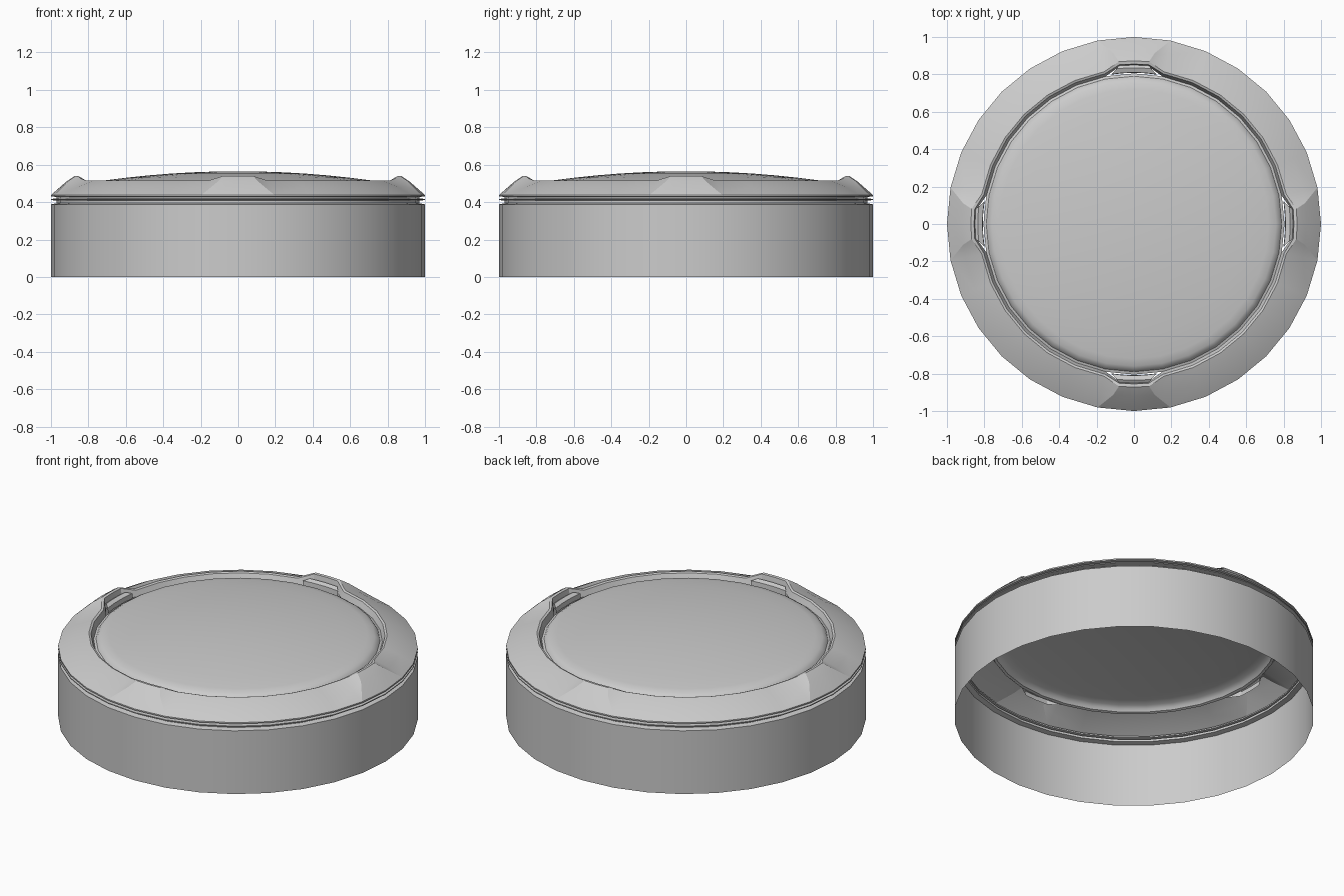
import bpy, bmesh
from math import sin, cos, radians

if "Cube" in bpy.data.objects:
    bpy.data.objects.remove(bpy.data.objects["Cube"])

SIDES = 32


def polar(r, deg, z):
    # angle measured from +x
    return (r * cos(radians(deg)), r * sin(radians(deg)), z)


def skin(name, columns, closed=True, cap=False, angle=28, repeat=1):
    """Skin a sheet across columns of (radius, degrees, z) points."""
    bm = bmesh.new()
    for q in range(repeat):
        cols = [[bm.verts.new(polar(r, a + q * 360 / repeat, z)) for r, a, z in c]
                for c in columns]
        n = len(cols)
        for i in range(n if closed else n - 1):
            a, b = cols[i], cols[(i + 1) % n]
            for j in range(len(a) - 1):
                bm.faces.new((a[j], b[j], b[j + 1], a[j + 1]))
        if cap:
            bm.faces.new([c[-1] for c in cols])
    bmesh.ops.remove_doubles(bm, verts=bm.verts, dist=0.0005)
    mesh = bpy.data.meshes.new(name)
    bm.to_mesh(mesh)
    bm.free()
    mesh.shade_smooth()
    mesh.set_sharp_from_angle(angle=radians(angle))
    obj = bpy.data.objects.new(name, mesh)
    bpy.context.collection.objects.link(obj)
    return obj


def lathe(name, profile, cap=False):
    return skin(name, [[(r, i * 360 / SIDES, z) for r, z in profile]
                       for i in range(SIDES)], cap=cap)


# Open-bottomed case wall with two thin grooves below the bezel
lathe("case_wall", [(1, 0), (1, 0.388), (0.97, 0.394), (0.97, 0.408), (1, 0.411),
                    (1, 0.417), (0.97, 0.42), (0.97, 0.428), (1, 0.43), (1, 0.438)])

# Shallow domed face with a rounded rim
dome = [(0.805, 0.475), (0.79, 0.48), (0.78, 0.495), (0.76, 0.507)]
dome += [(r, 0.565 - 0.05 * (r / 0.72) ** 2) for r in (0.72, 0.6, 0.48, 0.36, 0.24, 0.12)]
dome += [(0.0, 0.565)]
lathe("domed_face", dome)


# Bezel: plain sloped columns, with a raised lug at each quarter
def plain(outer, inner):
    mid = outer * 0.5 + inner * 0.5
    return [(1, outer, 0.438), (0.92, mid, 0.482), (0.83, inner, 0.515),
            (0.818, inner, 0.51), (0.803, inner, 0.475)]


def lug(outer, inner):
    return [(1, outer, 0.438), (0.92, inner * 1.3, 0.508), (0.872, inner, 0.54),
            (0.855, inner, 0.538), (0.845, inner, 0.475)]


step = 360 / SIDES
half = [lug(step, 5.3), plain(step, 11)] + [plain(k * step, k * step) for k in (2, 3)]
mirrored = [[(r, -a, z) for r, a, z in c] for c in reversed(half)]
quarter = mirrored + [lug(0, 0)] + half
full = []
for q in range(4):
    for col in quarter + [plain(4 * step, 4 * step)]:
        full.append([(r, a + 90 * q, z) for r, a, z in col])
skin("bezel", full, angle=25)

# Small tabs seated in the notch behind each lug
tab = []
for a in (-8.5, -4.2, 0, 4.2, 8.5):
    tab.append([(0.85, a * 0.65, 0.505), (0.835, a * 0.75, 0.515),
                (0.81, a, 0.505), (0.808, a, 0.475)])
skin("notch_tabs", tab, closed=False, repeat=4)
